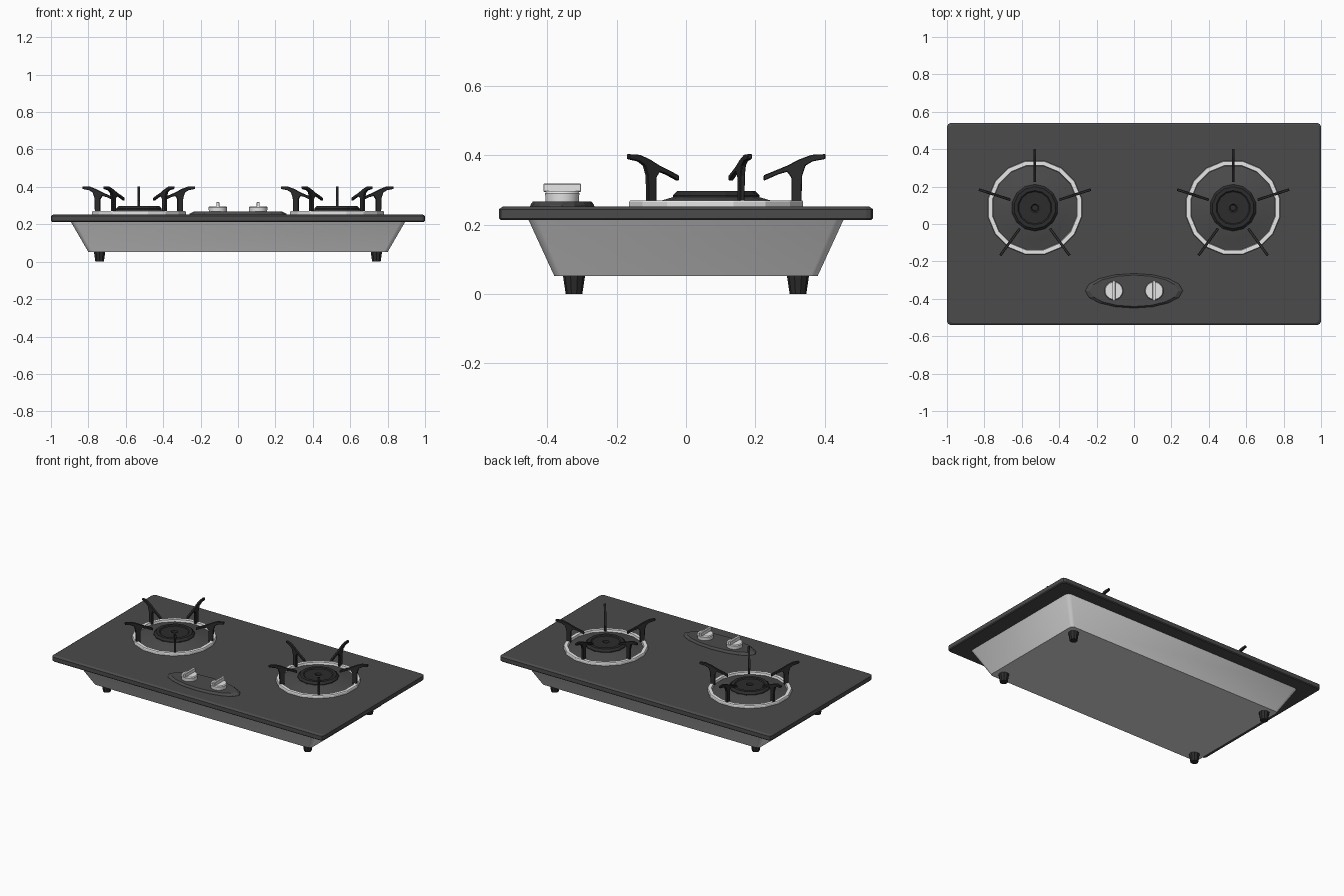
import bpy, bmesh, math
from mathutils import Vector, Matrix

cube = bpy.data.objects.get("Cube")
if cube:
    bpy.data.objects.remove(cube, do_unlink=True)


def material(name, v):
    m = bpy.data.materials.new(name)
    m.use_nodes = True
    m.diffuse_color = (v, v, v, 1)
    m.node_tree.nodes["Principled BSDF"].inputs["Base Color"].default_value = (v, v, v, 1)
    return m


DARK = material("dark grey enamel", 0.07)
BLACK = material("black iron", 0.025)
STEEL = material("steel grey", 0.72)
LIGHT = material("light grey", 0.8)


def finish(bm, name, mat, smooth=None, bevel=0):
    bmesh.ops.recalc_face_normals(bm, faces=bm.faces)
    mesh = bpy.data.meshes.new(name)
    bm.to_mesh(mesh)
    bm.free()
    mesh.materials.append(mat)
    ob = bpy.data.objects.new(name, mesh)
    bpy.context.collection.objects.link(ob)
    if bevel:
        mod = ob.modifiers.new("bevel", "BEVEL")
        mod.width = bevel
        mod.segments = 1
    if smooth:
        bpy.ops.object.select_all(action="DESELECT")
        ob.select_set(True)
        bpy.context.view_layer.objects.active = ob
        bpy.ops.object.shade_smooth_by_angle(angle=math.radians(smooth))
    return ob


def loft(name, loops, mat, closed=False, **kw):
    """Skin equal-length loops of points; cap the ends or join them in a ring."""
    bm = bmesh.new()
    rows = [[bm.verts.new(p) for p in loop] for loop in loops]
    n = len(rows[0])
    pairs = list(zip(rows, rows[1:]))
    if closed:
        pairs.append((rows[-1], rows[0]))
    else:
        bm.faces.new(rows[0])
        bm.faces.new(rows[-1])
    for a, b in pairs:
        for i in range(n):
            j = (i + 1) % n
            bm.faces.new((a[i], a[j], b[j], b[i]))
    return finish(bm, name, mat, **kw)


def lathe(name, profile, centre, mat, sides=16, stretch=1, phase=0.5, **kw):
    """Turn (radius, height) points about a vertical axis."""
    turn = [2 * math.pi * (i + phase) / sides for i in range(sides)]
    loops = [[(centre[0] + r * math.cos(a), centre[1] + r * stretch * math.sin(a), z)
              for a in turn] for r, z in profile]
    return loft(name, loops, mat, **kw)


def rounded_rect(hx, hy, cut, z):
    """Rectangle with two-step rounded corners."""
    pts = []
    for sx, sy, start in ((1, 1, 0), (-1, 1, 90), (-1, -1, 180), (1, -1, 270)):
        for step in (0, 45, 90):
            a = math.radians(start + step)
            pts.append((sx * (hx - cut) + cut * math.cos(a),
                        sy * (hy - cut) + cut * math.sin(a), z))
    return pts


# Worktop slab with a softened upper rim
loft("worktop", [rounded_rect(0.995, 0.535, 0.018, 0.213),
                 rounded_rect(1.0, 0.54, 0.02, 0.218),
                 rounded_rect(1.0, 0.54, 0.02, 0.244),
                 rounded_rect(0.988, 0.528, 0.016, 0.252)], DARK)

# Tapered tub underneath
loft("tub", [rounded_rect(0.80, 0.38, 0.02, 0.052),
             rounded_rect(0.895, 0.455, 0.025, 0.215)], STEEL, smooth=50)

# Feet
for sx in (-1, 1):
    for sy in (-1, 1):
        lathe("foot", [(0.024, 0), (0.032, 0.053)],
              (sx * 0.74, sy * 0.323), BLACK, sides=10)

# Side outline of one pan support: radius from the burner centre, height
ARM = [(0.137, 0.326), (0.18, 0.345), (0.205, 0.352), (0.217, 0.335), (0.217, 0.262),
       (0.246, 0.262), (0.248, 0.34), (0.258, 0.37), (0.278, 0.382), (0.315, 0.389),
       (0.315, 0.403), (0.275, 0.401), (0.24, 0.388), (0.205, 0.37), (0.137, 0.342)]


def pan_support(centre, degrees):
    place = Matrix.Translation((*centre, 0)) @ Matrix.Rotation(math.radians(degrees), 4, "Z")
    loft("pan_support", [[place @ Vector((r, side * 0.007, z)) for r, z in ARM]
                         for side in (-1, 1)], BLACK, bevel=0.002)


# Burners
for side in (-1, 1):
    c = (side * 0.53, 0.087)
    lathe("trim_ring", [(0.256, 0.25), (0.256, 0.265), (0.253, 0.27),
                        (0.231, 0.27), (0.227, 0.25)], c, LIGHT, closed=True)
    lathe("drip_dish", [(0.234, 0.25), (0.234, 0.254), (0.165, 0.268), (0.12, 0.281)],
          c, DARK, smooth=40)
    lathe("burner_head", [(0.125, 0.265), (0.125, 0.284), (0.112, 0.297), (0.092, 0.297),
                          (0.086, 0.292), (0.03, 0.292), (0.025, 0.295), (0.02, 0.295),
                          (0.016, 0.284)], c, BLACK, sides=14)
    for k in range(5):
        pan_support(c, 90 + 72 * k)

# Oval control panel with a sloping edge
lathe("control_panel", [(0.262, 0.25), (0.258, 0.257), (0.237, 0.267)],
      (0, -0.357), DARK, stretch=0.355, phase=0)

# Knobs with a raised grip bar
for side in (-1, 1):
    c = (side * 0.108, -0.357)
    lathe("knob", [(0.048, 0.262), (0.05, 0.29), (0.046, 0.296)], c, LIGHT,
          sides=20, smooth=30)
    bm = bmesh.new()
    bmesh.ops.create_cube(bm, size=1, matrix=Matrix.Translation((*c, 0.306))
                          @ Matrix.Diagonal((0.016, 0.108, 0.024, 1)))
    finish(bm, "knob_grip", LIGHT, bevel=0.002)
